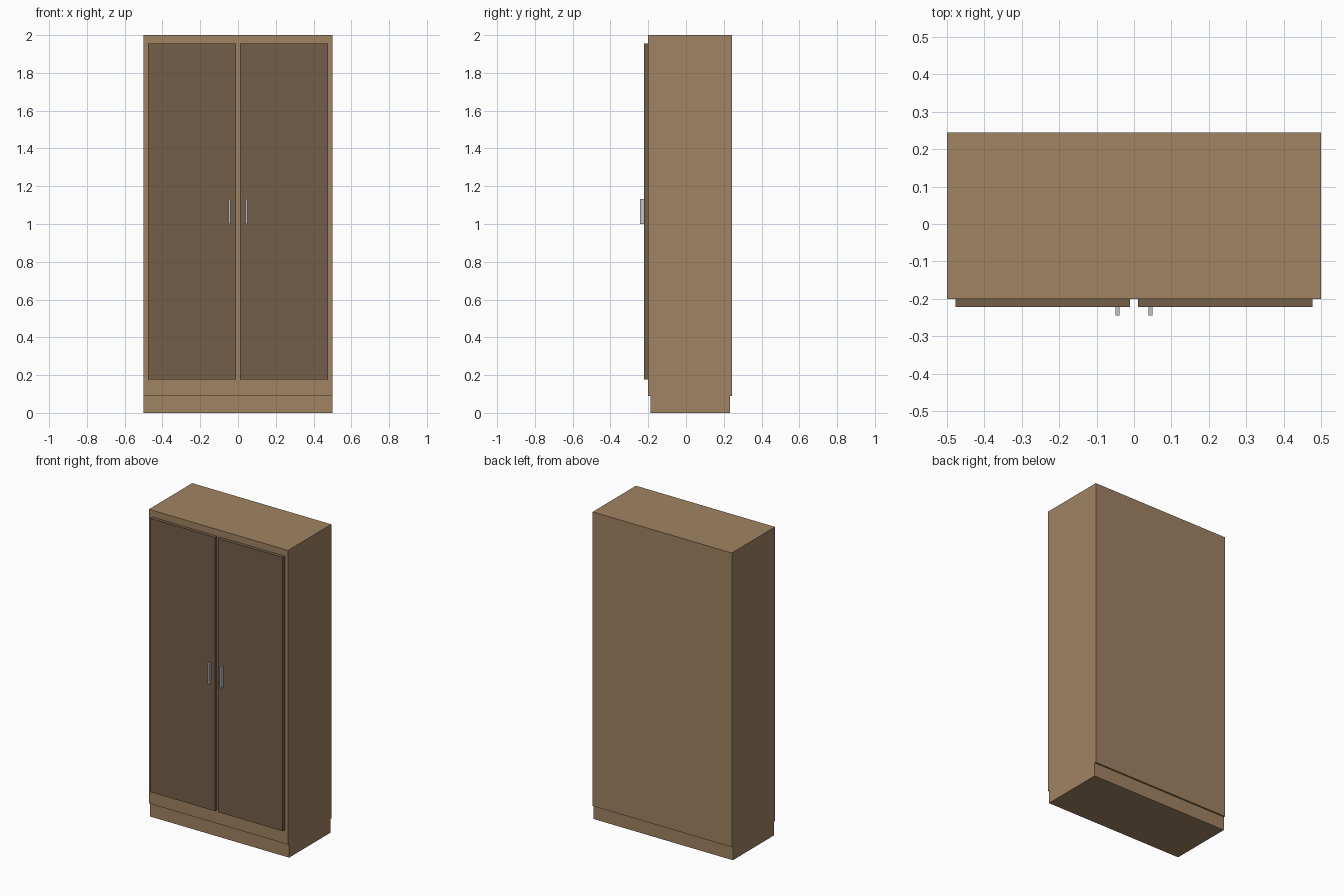
import bpy
import bmesh
from mathutils import Matrix, Vector

cube = bpy.data.objects.get("Cube")
if cube:
    bpy.data.objects.remove(cube, do_unlink=True)


def srgb(*rgb):
    return tuple((c / 255 / 12.92) if c < 11 else ((c / 255 + 0.055) / 1.055) ** 2.4 for c in rgb) + (1.0,)


def material(name, colour):
    mat = bpy.data.materials.new(name)
    mat.use_nodes = True
    mat.diffuse_color = colour
    mat.node_tree.nodes["Principled BSDF"].inputs["Base Color"].default_value = colour
    return mat


def box(name, low, high, mat):
    low, high = Vector(low), Vector(high)
    mesh = bpy.data.meshes.new(name)
    bm = bmesh.new()
    bmesh.ops.create_cube(bm, size=1, matrix=Matrix.Diagonal((*(high - low), 1)))
    bm.to_mesh(mesh)
    bm.free()
    mesh.materials.append(mat)
    obj = bpy.data.objects.new(name, mesh)
    obj.location = (low + high) / 2
    bpy.context.collection.objects.link(obj)
    return obj


light_wood = material("light wood", srgb(160, 131, 98))
dark_wood = material("dark wood", srgb(117, 94, 74))
metal = material("brushed metal", srgb(192, 194, 196))

# Carcass on a slightly recessed plinth
box("plinth", (-0.5, -0.189, 0), (0.5, 0.233, 0.089), light_wood)
box("cabinet_body", (-0.5, -0.2, 0.089), (0.5, 0.244, 2), light_wood)

# Mirrored pair of doors with upright handles beside the centre gap
for side, sign in (("left", 1), ("right", -1)):
    def span(inner, outer):
        return sorted((sign * inner, sign * outer))

    x0, x1 = span(0.011, 0.477)
    box(side + "_door", (x0, -0.222, 0.178), (x1, -0.2, 1.956), dark_wood)
    x0, x1 = span(0.039, 0.05)
    box(side + "_handle", (x0, -0.244, 1.0), (x1, -0.222, 1.133), metal)
